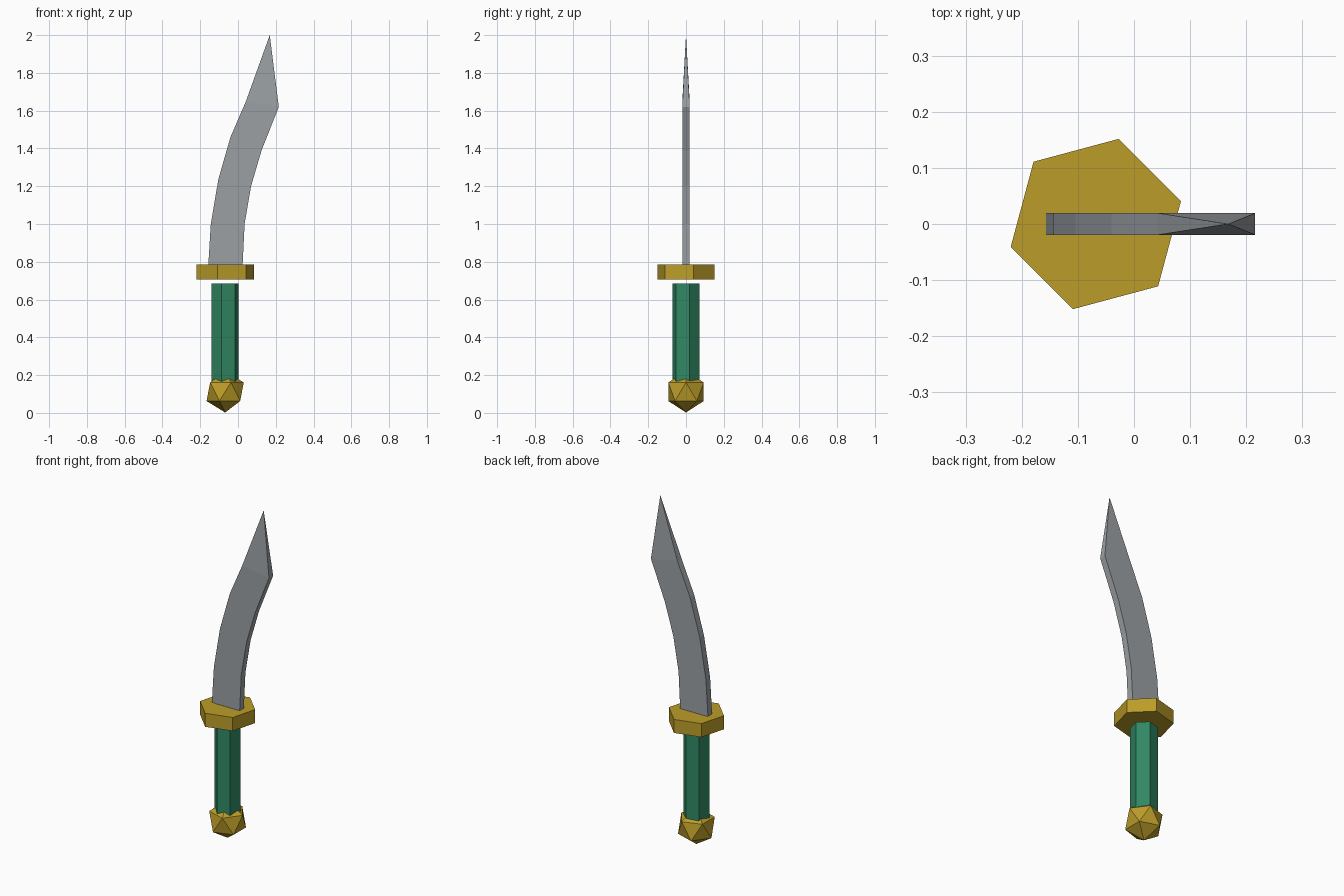
import bpy
import bmesh
import math

cube = bpy.data.objects.get("Cube")
if cube:
    bpy.data.objects.remove(cube, do_unlink=True)

AXIS_X = -0.068          # centre line of the hilt
TURN = math.radians(15)  # rotation of the hexagonal parts
HALF_THICK = 0.0195      # half the blade thickness


def make_material(name, color):
    mat = bpy.data.materials.new(name)
    mat.use_nodes = True
    mat.diffuse_color = (*color, 1)
    mat.node_tree.nodes["Principled BSDF"].inputs["Base Color"].default_value = (*color, 1)
    return mat


gold = make_material("gold", (0.50, 0.335, 0.022))
green = make_material("green grip", (0.030, 0.245, 0.123))
steel = make_material("grey steel", (0.325, 0.352, 0.370))


def hex_prism(name, radius, bottom, top, mat):
    bpy.ops.mesh.primitive_cylinder_add(
        vertices=6, radius=radius, depth=top - bottom,
        location=(AXIS_X, 0, (bottom + top) / 2), rotation=(0, 0, TURN))
    obj = bpy.context.object
    obj.name = name
    # the primitive starts at +y, which is a 30 degree offset already in step
    obj.rotation_euler.z = TURN - math.pi / 2
    obj.data.materials.append(mat)
    return obj


# Hilt: grip and guard
hex_prism("grip", 0.074, 0.14, 0.685, green)
hex_prism("guard", 0.157, 0.705, 0.785, gold)

# Pommel: faceted ball
bpy.ops.mesh.primitive_ico_sphere_add(subdivisions=1, radius=0.11, location=(AXIS_X, 0, 0.112))
pommel = bpy.context.object
pommel.name = "pommel"
pommel.data.materials.append(gold)

# Blade: stations of (back edge, cutting edge), ending in a point
stations = [
    ((-0.157, 0.787), (0.024, 0.775)),
    ((-0.144, 1.00), (0.035, 1.00)),
    ((-0.104, 1.237), (0.069, 1.20)),
    ((-0.040, 1.46), (0.125, 1.39)),
    ((0.042, 1.65), (0.216, 1.62)),
]
bm = bmesh.new()
rings = []
for back, edge in stations:
    corners = [(back, -1), (edge, -1), (edge, 1), (back, 1)]
    rings.append([bm.verts.new((p[0], side * HALF_THICK, p[1])) for p, side in corners])
tip = bm.verts.new((0.168, 0, 2.0))
bm.faces.new(rings[0])
for i in range(4):
    j = (i + 1) % 4
    for low, high in zip(rings, rings[1:]):
        bm.faces.new((low[i], low[j], high[j], high[i]))
    bm.faces.new((rings[-1][i], rings[-1][j], tip))
bmesh.ops.recalc_face_normals(bm, faces=bm.faces)
mesh = bpy.data.meshes.new("blade")
bm.to_mesh(mesh)
bm.free()
mesh.materials.append(steel)
blade = bpy.data.objects.new("blade", mesh)
bpy.context.collection.objects.link(blade)
